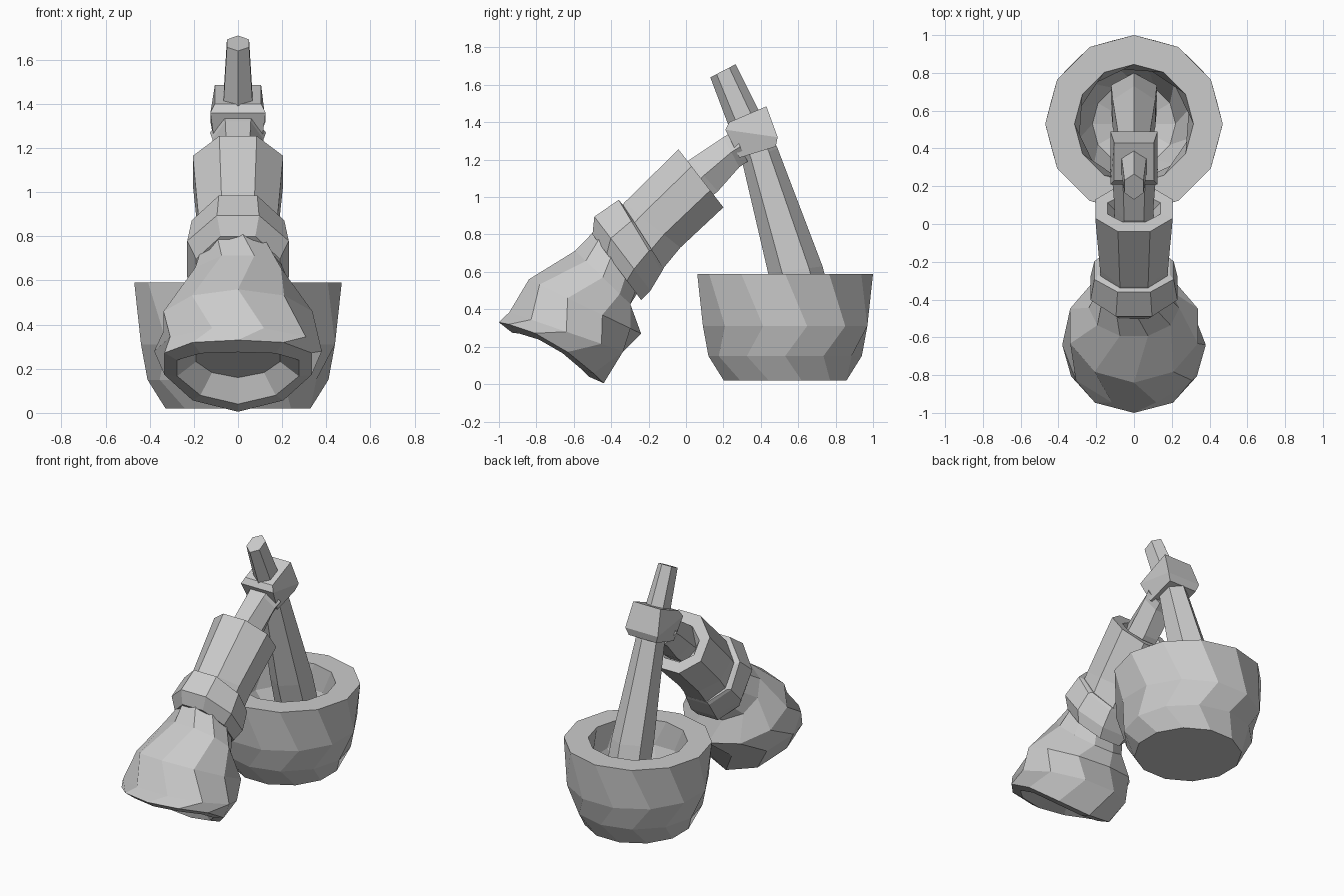
import bpy, bmesh
from math import sin, cos, pi
from mathutils import Vector


def loft(name, rings, n, flat=False):
    """Skin rings given as (upper side-view point, lower point, half width, sag, twist)."""
    bm = bmesh.new()
    loops = []
    for ring in rings:
        (y1, z1), (y2, z2), w = ring[:3]
        sag = ring[3] if len(ring) > 3 else 0
        twist = ring[4] if len(ring) > 4 else 0
        cy, cz, dy, dz = (y1 + y2) / 2, (z1 + z2) / 2, (y1 - y2) / 2, (z1 - z2) / 2
        grow = 1 / cos(pi / n) if flat else 1
        loop = []
        for i in range(n):
            a = 2 * pi * (i + (0.5 if flat else 0) + twist) / n
            c, s = cos(a) * grow, sin(a) * grow
            loop.append(bm.verts.new((w * s, cy + dy * c, cz + dz * c + sag * s * s)))
        loops.append(loop)
    for a, b in zip(loops, loops[1:]):
        for i in range(n):
            j = (i + 1) % n
            bm.faces.new((a[i], a[j], b[j], b[i]))
    bm.faces.new(loops[0])
    bm.faces.new(loops[-1])
    bmesh.ops.recalc_face_normals(bm, faces=bm.faces)
    mesh = bpy.data.meshes.new(name)
    bm.to_mesh(mesh)
    bm.free()
    obj = bpy.data.objects.new(name, mesh)
    bpy.context.collection.objects.link(obj)
    return obj


# Thick-walled bowl with facets staggered from row to row
cy = 0.53
profile = [(0.34, 0.02, 0.5), (0.41, 0.15, 0), (0.455, 0.31, 0.5), (0.47, 0.59, 0),
           (0.315, 0.59, 0), (0.30, 0.42, 0.5), (0.22, 0.24, 0), (0.08, 0.19, 0)]
loft("bowl", [((cy - r, z), (cy + r, z), r, 0, t) for r, z, t in profile], 12)

# Tapered stick standing in the bowl
loft("stick", [((0.13, 1.64), (0.265, 1.71), 0.058),
               ((0.30, 1.19), (0.49, 1.26), 0.09),
               ((0.44, 0.59), (0.73, 0.63), 0.13),
               ((0.54, 0.26), (0.80, 0.36), 0.14)], 6)

# Block clamped around the stick
loft("clamp_block", [((0.23, 1.40), (0.43, 1.485), 0.105),
                     ((0.21, 1.36), (0.49, 1.32), 0.125),
                     ((0.285, 1.21), (0.48, 1.27), 0.105)], 4, True).data.update()

# Neck joining the block to the handle
loft("neck", [((0.25, 1.35), (0.33, 1.19), 0.11),
              ((0.20, 1.32), (0.285, 1.16), 0.10),
              ((0.02, 1.20), (0.17, 1.03), 0.09),
              ((-0.10, 1.08), (0.03, 0.92), 0.09)], 6, True)

# Eight-sided handle sleeve with a recessed end
loft("handle_sleeve", [((0.00, 1.11), (0.10, 0.96), 0.10),
                       ((0.01, 1.19), (0.155, 1.00), 0.14),
                       ((-0.04, 1.255), (0.20, 0.945), 0.205),
                       ((-0.33, 0.97), (-0.03, 0.73), 0.18),
                       ((-0.48, 0.80), (-0.17, 0.56), 0.17)], 8, True)

# Collar band
loft("collar", [((-0.33, 0.95), (-0.12, 0.62), 0.19),
                ((-0.36, 0.985), (-0.13, 0.60), 0.21),
                ((-0.49, 0.895), (-0.19, 0.50), 0.23),
                ((-0.50, 0.80), (-0.24, 0.45), 0.19)], 8, True)

# Flared bell-shaped head with a hollow, wavy-edged underside
loft("flared_head", [((-0.46, 0.85), (-0.20, 0.58), 0.17),
                     ((-0.60, 0.72), (-0.29, 0.42), 0.24, 0, 0.5),
                     ((-0.84, 0.56), (-0.24, 0.27), 0.355),
                     ((-0.96, 0.39), (-0.32, 0.17), 0.38, 0, 0.5),
                     ((-1.00, 0.33), (-0.44, 0.005), 0.35, 0.06),
                     ((-0.93, 0.275), (-0.52, 0.04), 0.29, 0.05),
                     ((-0.82, 0.29), (-0.54, 0.16), 0.20, 0.03)], 10)
